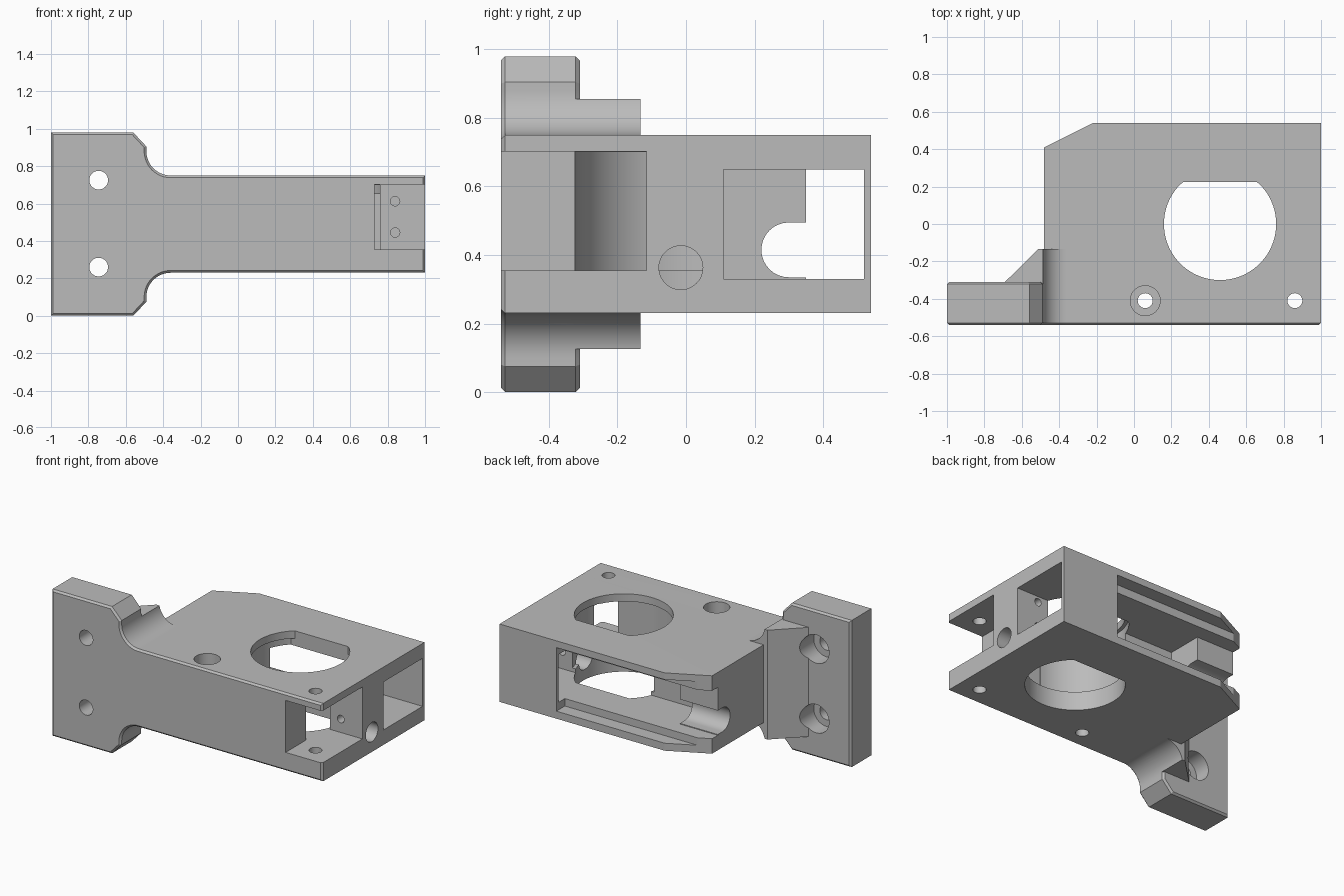
import bpy, bmesh, math
from mathutils import Vector

if "Cube" in bpy.data.objects:
    bpy.data.objects.remove(bpy.data.objects["Cube"])

grey = bpy.data.materials.new("plain grey")
grey.use_nodes = True
colour = (0.5, 0.5, 0.5, 1)
grey.diffuse_color = colour
grey.node_tree.nodes["Principled BSDF"].inputs["Base Color"].default_value = colour

MID = 0.49           # height of the symmetry plane
FRONT = -0.54


def prism(name, pts, a, b, axis, rim=0):
    """Extrude a 2D outline from a to b along an axis, optionally chamfering both rims."""
    place = {"x": lambda u, v, w: (w, u, v),
             "y": lambda u, v, w: (u, w, v),
             "z": lambda u, v, w: (u, v, w)}[axis]
    bm = bmesh.new()
    low = bm.faces.new([bm.verts.new(place(u, v, a)) for u, v in pts])
    ext = bmesh.ops.extrude_face_region(bm, geom=[low], use_keep_orig=True)
    top = [g for g in ext["geom"] if isinstance(g, bmesh.types.BMVert)]
    bmesh.ops.translate(bm, verts=top, vec=Vector(place(0, 0, b - a)))
    bmesh.ops.recalc_face_normals(bm, faces=bm.faces)
    if rim:
        k = "xyz".index(axis)
        edges = [e for e in bm.edges if abs(e.verts[0].co[k] - e.verts[1].co[k]) < 1e-5]
        bmesh.ops.bevel(bm, geom=edges, offset=rim, segments=1, affect="EDGES")
    mesh = bpy.data.meshes.new(name)
    bm.to_mesh(mesh)
    bm.free()
    mesh.materials.append(grey)
    ob = bpy.data.objects.new(name, mesh)
    bpy.context.collection.objects.link(ob)
    return ob


def rect(u0, u1, v0, v1):
    return [(u0, v0), (u1, v0), (u1, v1), (u0, v1)]


def circle(u, v, r, n=48):
    return [(u + r * math.cos(2 * math.pi * i / n), v + r * math.sin(2 * math.pi * i / n))
            for i in range(n)]


def combine(ob, other, operation):
    mod = ob.modifiers.new("combine", "BOOLEAN")
    mod.operation = operation
    mod.solver = "EXACT"
    mod.object = other
    bpy.context.view_layer.objects.active = ob
    bpy.ops.object.modifier_apply(modifier=mod.name)
    bpy.data.objects.remove(other)


def cut(*args):
    combine(bracket, prism("cutter", *args), "DIFFERENCE")


def cut_box(x0, x1, y0, y1, z0, z1):
    cut(rect(x0, x1, y0, y1), z0, z1, "z")


# Front outline: wide flange, concave fillets, long arm
lower = [(-1, 0), (-0.56, 0), (-0.49, 0.075)]
for i in range(13):
    t = math.pi - i * math.pi / 24
    lower.append((-0.36 + 0.13 * math.cos(t), 0.1 + 0.13 * math.sin(t)))
arm = lower + [(1, 0.23)]
outline = arm + [(x, 2 * MID - z) for x, z in reversed(arm)]
neck = lower + [(x, 2 * MID - z) for x, z in reversed(lower)]

# Front plate, then the thick block behind it
bracket = prism("mount_bracket", outline, FRONT, -0.31, "y", 0.012)
block = [(-0.48, -0.52), (1, -0.52), (1, 0.54), (-0.22, 0.54), (-0.48, 0.41)]
combine(bracket, prism("block", block, 0.23, 0.75, "z"), "UNION")

# Slanted gusset behind the flange
gusset = prism("gusset", neck, -0.5, -0.05, "y")
wedge = [(-0.71, -0.335), (-0.69, -0.31), (-0.51, -0.133), (-0.2, -0.133), (-0.2, -0.45), (-0.71, -0.45)]
combine(gusset, prism("wedge", wedge, 0.125, 0.855, "z"), "INTERSECT")
combine(bracket, gusset, "UNION")

# Flange screw holes with counterbores from behind
for z in (0.26, 0.725):
    cut(circle(-0.745, z, 0.05), -0.7, 0, "y")
    cut(circle(-0.745, z, 0.095), -0.42, 0, "y")

# Flat-sided main bore and its wider middle
bore = [(x, min(y, 0.225)) for x, y in circle(0.46, 0, 0.3, 80)]
cut(bore, 0, 1, "z")
wide = [(x, min(y, 0.225)) for x, y in circle(0.46, 0, 0.322, 80)]
cut(wide, 0.355, 0.7, "z")

# Corner pocket and its opening into the bore
cut_box(0.73, 1.1, -0.7, -0.115, 0.355, 0.702)
cut_box(0.46, 0.8, -0.325, -0.115, 0.355, 0.7)
for z in (0.445, 0.612):
    cut(circle(0.84, z, 0.025, 24), -0.2, 0.15, "y")

# Rear cavity, end window and open back slot
cut_box(-0.2, 1.1, 0.11, 0.52, 0.33, 0.65)
cut_box(-0.7, 0.58, 0.35, 0.7, 0.33, 0.65)
cut_box(-0.7, 0.58, 0.45, 0.7, 0.28, 0.705)

# Round-ended channel through the side wall
channel = [(0.3 + 0.08 * math.cos(t), 0.415 + 0.08 * math.sin(t))
           for t in (math.pi / 2 + i * math.pi / 16 for i in range(17))]
cut(channel + [(0.4, 0.335), (0.4, 0.495)], -0.7, 0, "x")

# Round hole from the end face to the bore
cut(circle(-0.015, 0.363, 0.064), 0.65, 1.1, "x")

# Vertical screw holes, one with a recessed head
for x in (0.06, 0.86):
    cut(circle(x, -0.41, 0.04, 32), 0, 1, "z")
cut(circle(0.06, -0.41, 0.08), 0.5, 1, "z")

# Smooth the curved walls, keep the edges crisp
bpy.ops.object.select_all(action="DESELECT")
bracket.select_set(True)
bpy.context.view_layer.objects.active = bracket
bpy.ops.object.shade_smooth_by_angle(angle=math.radians(25))
